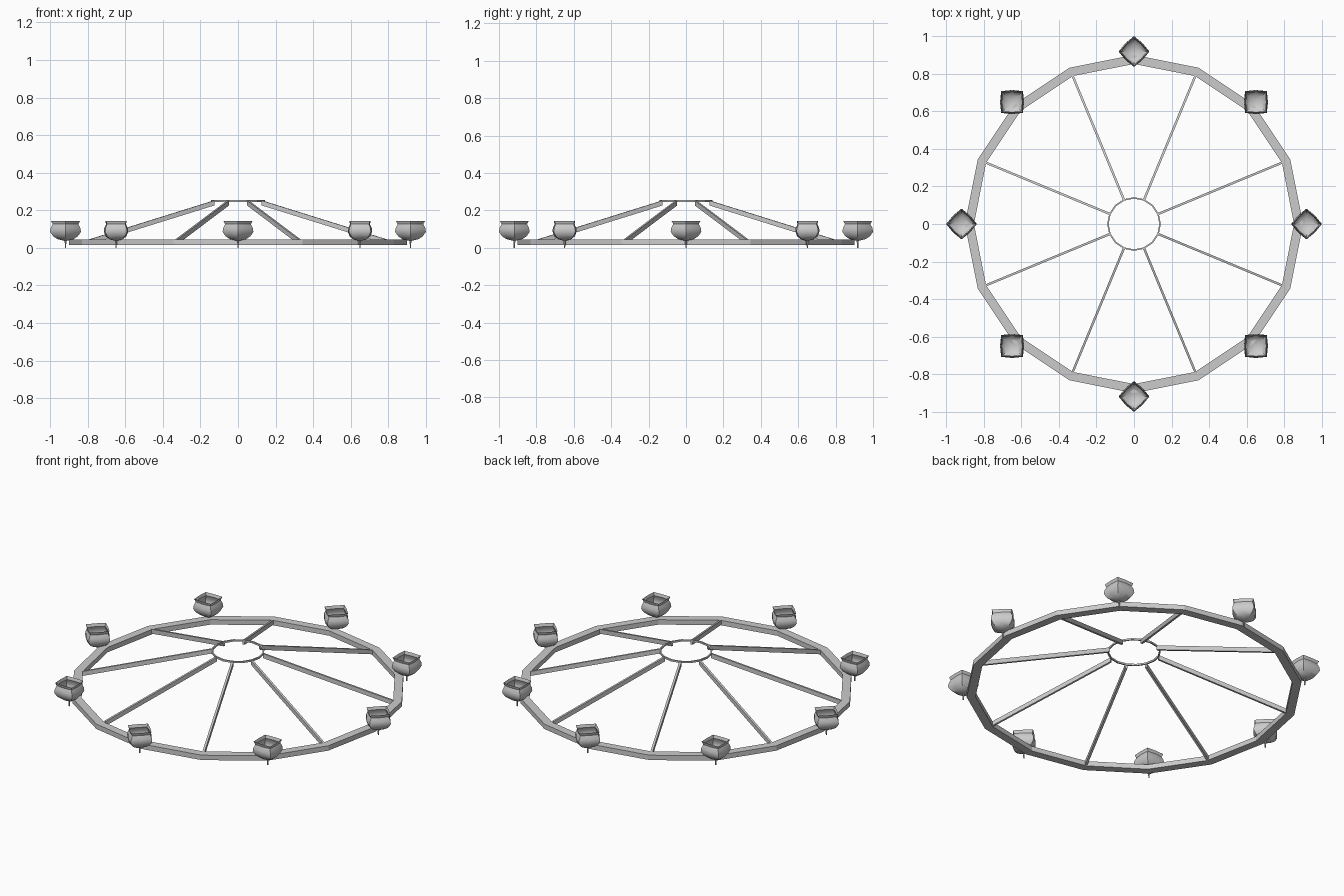
import bpy, bmesh
from math import cos, sin, pi

if "Cube" in bpy.data.objects:
    bpy.data.objects.remove(bpy.data.objects["Cube"])


def make(name, bm, smooth=False):
    bmesh.ops.recalc_face_normals(bm, faces=bm.faces[:])
    me = bpy.data.meshes.new(name)
    bm.to_mesh(me)
    bm.free()
    ob = bpy.data.objects.new(name, me)
    bpy.context.collection.objects.link(ob)
    if smooth:
        bpy.ops.object.select_all(action='DESELECT')
        ob.select_set(True)
        bpy.context.view_layer.objects.active = ob
        bpy.ops.object.shade_smooth_by_angle(angle=0.7)
    return ob


def bridge(bm, a, b):
    n = len(a)
    for i in range(n):
        j = (i + 1) % n
        bm.faces.new((a[i], a[j], b[j], b[i]))


def ring(name, r_in, r_out, z0, z1, n=16):
    bm = bmesh.new()
    loops = []
    for r, z in ((r_out, z0), (r_out, z1), (r_in, z1), (r_in, z0)):
        loops.append([bm.verts.new((r * cos(2 * pi * i / n), r * sin(2 * pi * i / n), z))
                      for i in range(n)])
    for k in range(4):
        bridge(bm, loops[k], loops[(k + 1) % 4])
    return make(name, bm)


def spoke(name, angle):
    bm = bmesh.new()
    w = 0.006
    loops = []
    for r, z in ((0.86, 0.018), (0.138, 0.226)):
        loops.append([bm.verts.new((r, y, zz)) for y, zz in
                      ((-w, z), (w, z), (w, z + 0.026), (-w, z + 0.026))])
    bridge(bm, *loops)
    for loop in loops:
        bm.faces.new(loop)
    make(name, bm).rotation_euler.z = angle


# cup levels: height, corner radius, mid-side radius
CUP = [(0.143, 0.077, 0.057), (0.126, 0.068, 0.053), (0.105, 0.079, 0.063),
       (0.085, 0.082, 0.064), (0.062, 0.066, 0.056), (0.046, 0.042, 0.036)]


def cup(name, angle):
    bm = bmesh.new()
    prev = None
    for z, rc, rm in CUP:
        loop = [bm.verts.new(((rm if i % 2 else rc) * cos(i * pi / 4),
                              (rm if i % 2 else rc) * sin(i * pi / 4), z)) for i in range(8)]
        if prev:
            bridge(bm, prev, loop)
        prev = loop
    tip = bm.verts.new((0, 0, 0.036))
    for i in range(8):
        bm.faces.new((prev[i], prev[(i + 1) % 8], tip))
    ob = make(name, bm, True)
    # open bowl: make sure the outside faces outwards
    if sum(p.normal.dot(p.center.xyz * 1.0) for p in ob.data.polygons
           if 0.07 < p.center.z < 0.1) < 0:
        ob.data.flip_normals()
    ob.location = (0.918 * cos(angle), 0.918 * sin(angle), 0)
    ob.rotation_euler.z = angle


def stem(name, angle):
    bm = bmesh.new()
    bmesh.ops.create_cone(bm, cap_ends=True, segments=6, radius1=0.003, radius2=0.006, depth=0.042)
    make(name, bm).location = (0.918 * cos(angle), 0.918 * sin(angle), 0.021)


# rings
ring("outer_ring", 0.852, 0.9, 0.016, 0.045)
ring("hub_ring", 0.135, 0.143, 0.245, 0.255)

# spokes, cups and stems around the wheel
for k in range(8):
    a = k * pi / 4
    spoke(f"spoke_{k + 1}", a + pi / 8)
    cup(f"cup_{k + 1}", a)
    stem(f"cup_stem_{k + 1}", a)
